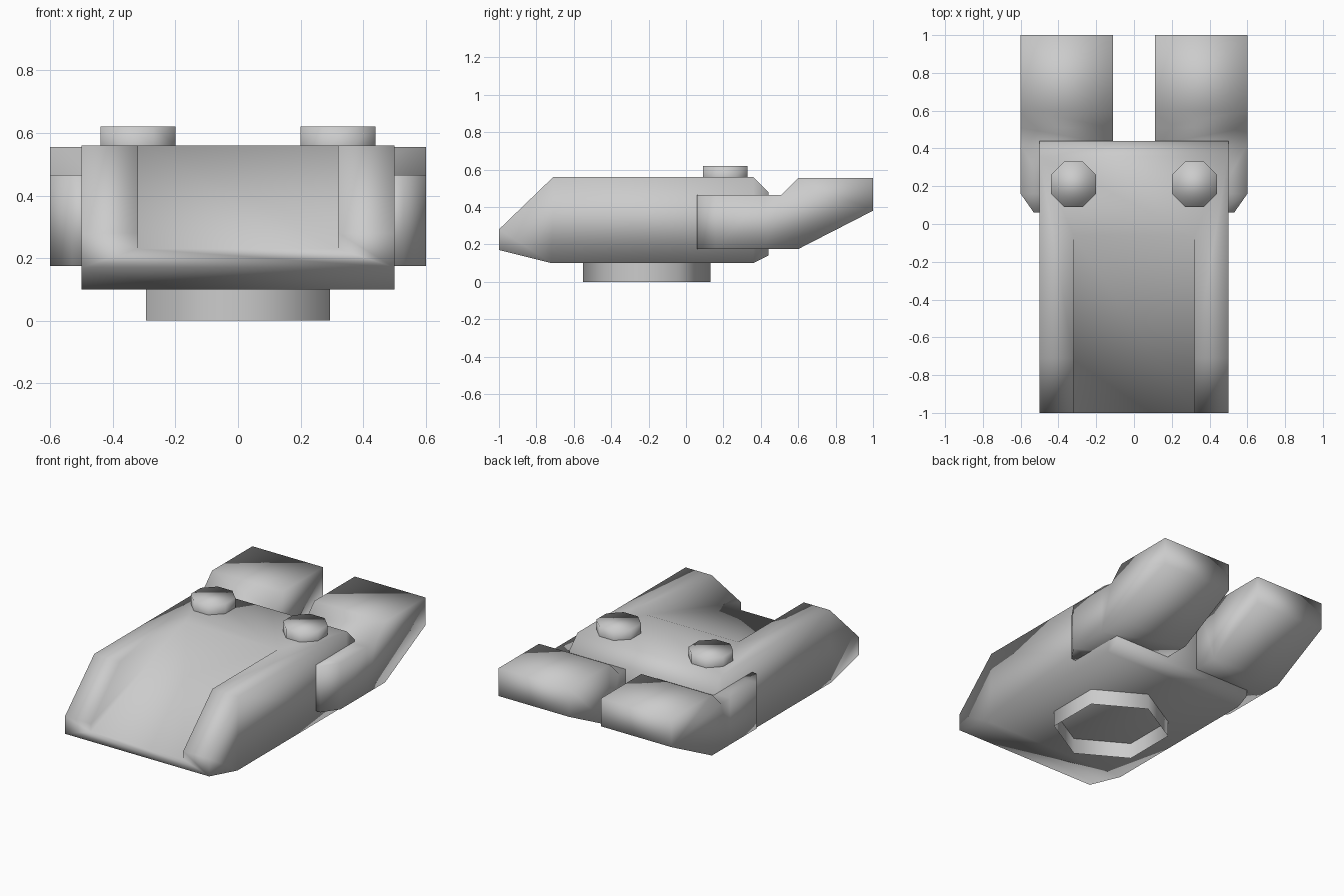
import bpy, bmesh, math

if "Cube" in bpy.data.objects:
    bpy.data.objects.remove(bpy.data.objects["Cube"])


def finish(bm, name):
    bmesh.ops.recalc_face_normals(bm, faces=bm.faces)
    me = bpy.data.meshes.new(name)
    bm.to_mesh(me)
    bm.free()
    me.shade_smooth()
    ob = bpy.data.objects.new(name, me)
    bpy.context.collection.objects.link(ob)
    return ob


def prism(name, points):
    """Side profile spanned across x; each point is (y, z, x_inner, x_outer)."""
    bm = bmesh.new()
    a = [bm.verts.new((p[2], p[0], p[1])) for p in points]
    b = [bm.verts.new((p[3], p[0], p[1])) for p in points]
    n = len(points)
    for i in range(n):
        j = (i + 1) % n
        bm.faces.new((a[i], a[j], b[j], b[i]))
    caps = [bm.faces.new(a), bm.faces.new(b)]
    bmesh.ops.triangulate(bm, faces=caps)
    return finish(bm, name)


def cylinder(name, sides, radius, turn, center, z0, z1, cap):
    bm = bmesh.new()
    rings = []
    for z in (z0, z1):
        rings.append([bm.verts.new((center[0] + radius * math.cos(turn + i * math.tau / sides),
                                    center[1] + radius * math.sin(turn + i * math.tau / sides), z))
                      for i in range(sides)])
    for i in range(sides):
        j = (i + 1) % sides
        bm.faces.new((rings[0][i], rings[0][j], rings[1][j], rings[1][i]))
    if cap:
        bm.faces.new(rings[1])
    return finish(bm, name)


def mirror(ob):
    m = ob.modifiers.new("mirror", 'MIRROR')
    m.use_axis[0] = True


# Main hull
hull_profile = [(-1, .17), (-1, .28), (-.71, .56), (.36, .56),
                (.44, .48), (.44, .14), (.36, .10), (-.72, .10)]
hull = prism("hull", [(y, z, -.5, .5) for y, z in hull_profile])

# Sloped channel cut into the front of the hull
channel = prism("channel_cutter", [(y, z, -.32, .32) for y, z in
                                   [(-1.1, .195), (.04, .595), (.04, .8), (-1.1, .8)]])
channel.hide_render = True
channel.hide_set(True)
cut = hull.modifiers.new("channel", 'BOOLEAN')
cut.operation = 'DIFFERENCE'
cut.solver = 'EXACT'
cut.object = channel

# Rear engine pods, wrapping the hull sides and chamfered at the front
pod = prism("rear_pod", [
    (.06, .175, .45, .53), (.06, .465, .45, .53), (.16, .465, .45, .6),
    (.42, .465, .11, .6), (.51, .465, .11, .6), (.60, .555, .11, .6),
    (1, .555, .11, .6), (1, .38, .11, .6), (.60, .175, .11, .6),
    (.42, .175, .11, .6), (.16, .175, .45, .6)])
mirror(pod)

# Octagonal knobs on top
knob = cylinder("top_knob", 8, .12 / math.cos(math.pi / 8), math.pi / 8,
                (.32, .21), .56, .62, True)
mirror(knob)

# Open hexagonal ring underneath
cylinder("bottom_ring", 6, .34, math.pi / 2, (0, -.21), 0, .10, False)
